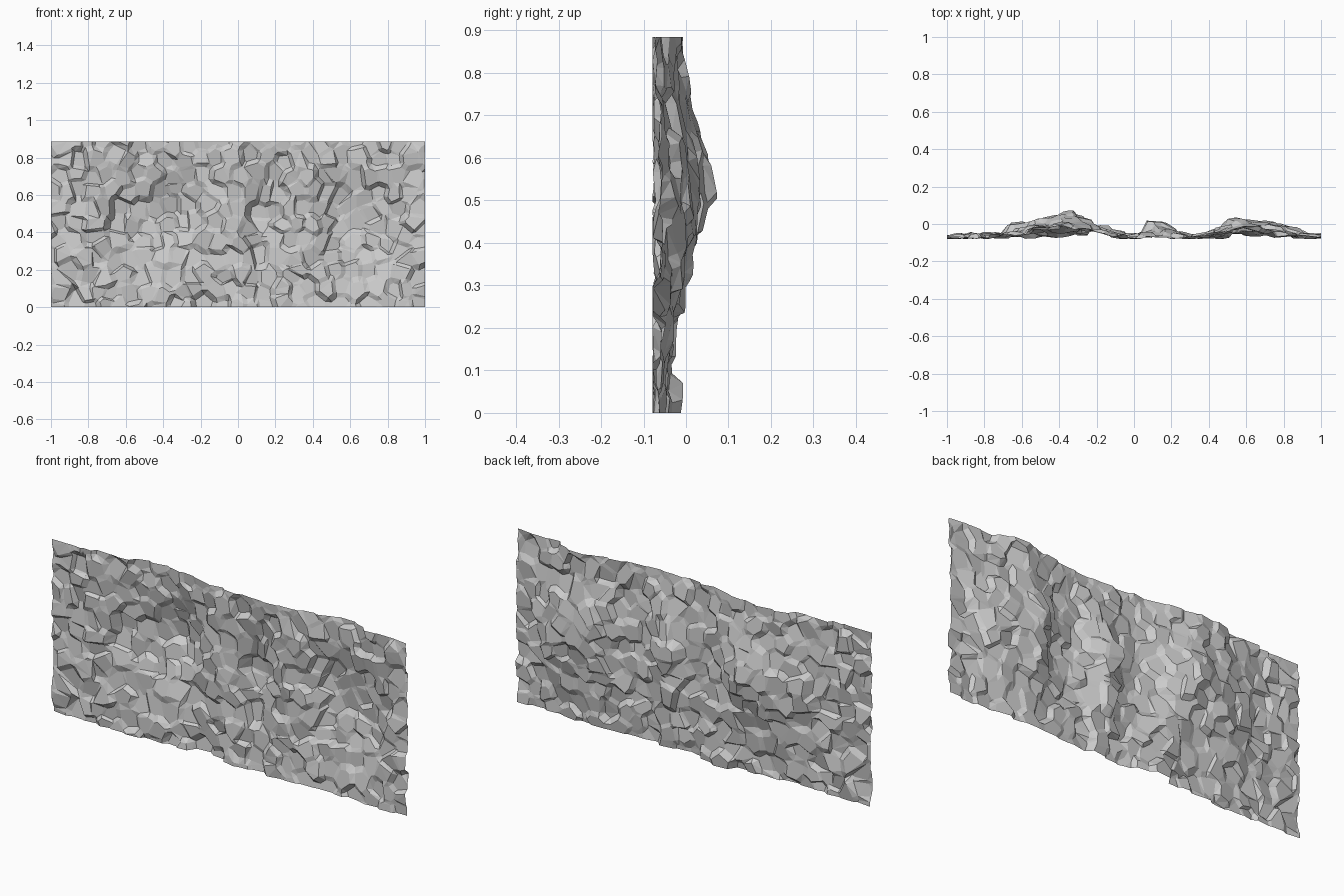
import bpy, bmesh, random
from math import exp
from mathutils import Vector
from mathutils.geometry import delaunay_2d_cdt

if "Cube" in bpy.data.objects:
    bpy.data.objects.remove(bpy.data.objects["Cube"])

random.seed(7)
H = 0.885          # panel height
STEP = 0.088       # average rock plate size

# broad bulges of the rock sheet: x, z, height, half-width x, half-height z
BULGES = [(-0.32, 0.56, 0.115, 0.13, 0.23), (-0.54, 0.48, 0.085, 0.14, 0.26),
          (-0.42, 0.90, 0.045, 0.16, 0.14), (-0.17, 0.05, 0.045, 0.11, 0.18),
          (-0.22, 0.35, 0.025, 0.09, 0.18),
          (0.13, 0.45, 0.078, 0.09, 0.24),
          (0.56, 0.50, 0.098, 0.11, 0.29), (0.76, 0.45, 0.068, 0.11, 0.26),
          (0.62, 0.92, 0.045, 0.15, 0.13)]


def relief(x, z):
    return -0.067 + sum(h * exp(-((x - cx) / wx) ** 2 - ((z - cz) / wz) ** 2)
                        for cx, cz, h, wx, wz in BULGES)


# plate centres on a jittered grid reaching past the edges
sites, plates = [], []
for i in range(-15, 16):
    for j in range(-3, 14):
        x = (i + random.uniform(-0.38, 0.38) + 0.5 * (j % 2)) * STEP
        z = (j + random.uniform(-0.38, 0.38)) * STEP
        sites.append(Vector((x, z)))
        e = 0.02
        # plate height, and tilt that follows the bulge plus a random lean
        plates.append((relief(x, z) + random.choice((-1, 1)) * random.uniform(0.003, 0.013),
                       (relief(x + e, z) - relief(x - e, z)) / (2 * e) * 0.6 + random.uniform(-0.2, 0.2),
                       (relief(x, z + e) - relief(x, z - e)) / (2 * e) * 0.6 + random.uniform(-0.2, 0.2)))


def circumcentre(a, b, c):
    b, c = b - a, c - a
    d = 2 * (b.x * c.y - b.y * c.x)
    bb, cc = b.length_squared, c.length_squared
    return a + Vector((c.y * bb - b.y * cc, b.x * cc - c.x * bb)) / d


# corners of each flat plate: Voronoi corners pulled towards the plate centre
verts, _, tris, orig, _, _ = delaunay_2d_cdt(sites, [], [], 0, 1e-6)
flat, height = [], []
for t in tris:
    cc = circumcentre(*[verts[k] for k in t])
    if not (-1.2 < cc.x < 1.2 and -0.2 < cc.y < H + 0.2):
        continue
    for k in t:
        s = orig[k][0]
        p = cc.lerp(sites[s], 0.25)
        y, tx, tz = plates[s]
        d = p - sites[s]
        flat.append(p)
        height.append(max(-0.079, y + tx * d.x + tz * d.y))

# join plates with slanted facets
pts, _, faces, orig, _, _ = delaunay_2d_cdt(flat, [], [], 0, 0.009)
bm = bmesh.new()
bv = []
for p, o in zip(pts, orig):
    y = sum(height[k] for k in o) / len(o) if o else relief(p.x, p.y)
    bv.append(bm.verts.new((p.x, y, p.y)))
for f in faces:
    bm.faces.new([bv[k] for k in f])

# trim to the rectangular panel
for co, no in (((1, 0, 0), (1, 0, 0)), ((-1, 0, 0), (-1, 0, 0)),
               ((0, 0, H), (0, 0, 1)), ((0, 0, 0), (0, 0, -1))):
    bmesh.ops.bisect_plane(bm, geom=bm.verts[:] + bm.edges[:] + bm.faces[:],
                           plane_co=co, plane_no=no, clear_outer=True)
bmesh.ops.recalc_face_normals(bm, faces=bm.faces[:])
# face the front (-y)
if sum(f.normal.y for f in bm.faces) > 0:
    bmesh.ops.reverse_faces(bm, faces=bm.faces[:])

mesh = bpy.data.meshes.new("rock_wall")
bm.to_mesh(mesh)
bm.free()
wall = bpy.data.objects.new("rock_wall", mesh)
bpy.context.collection.objects.link(wall)
